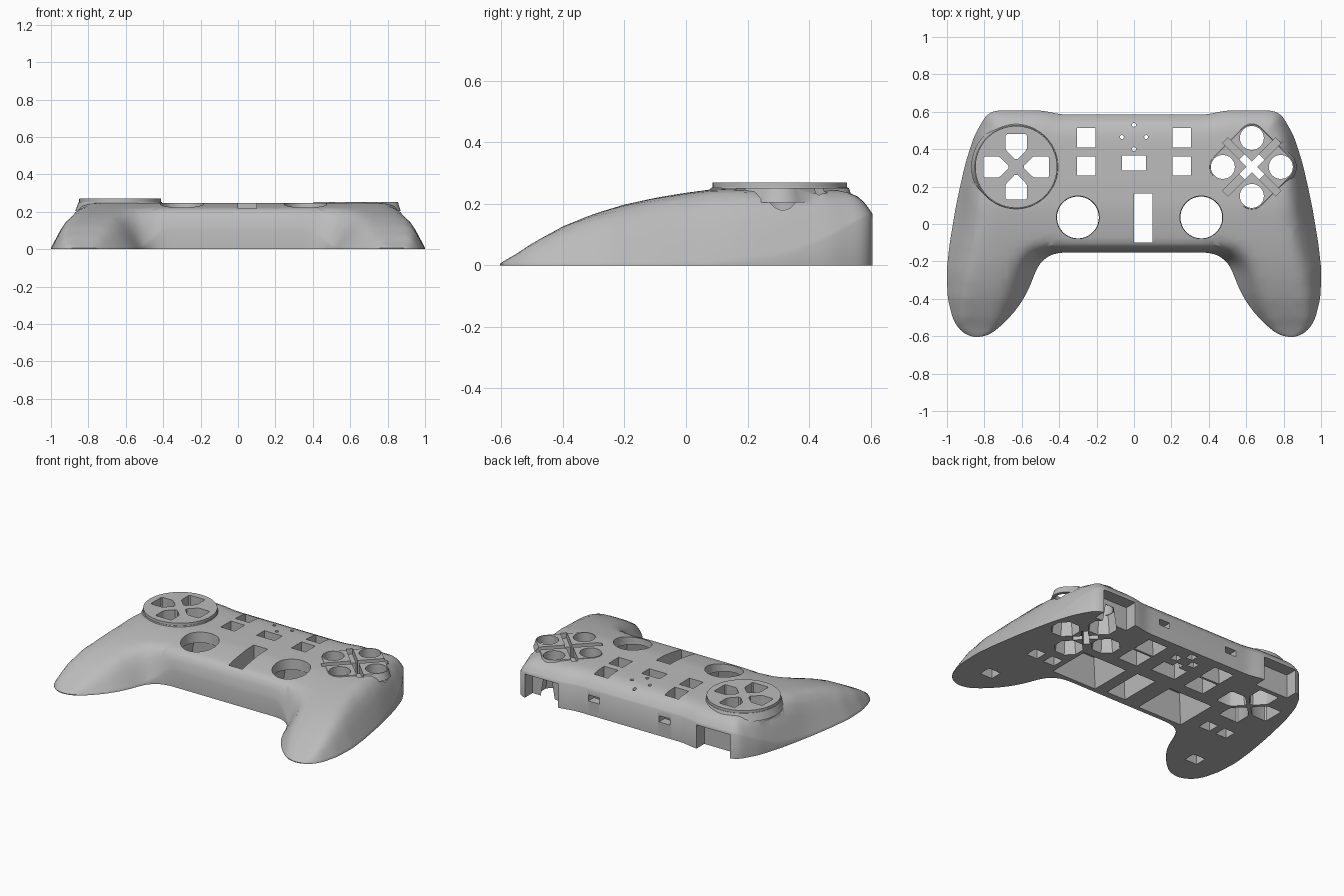
import bpy, bmesh, math
from mathutils import Vector
from mathutils.geometry import delaunay_2d_cdt

cube = bpy.data.objects.get("Cube")
if cube:
    bpy.data.objects.remove(cube)

grey = bpy.data.materials.new("plain_grey")
grey.use_nodes = True
grey.diffuse_color = (0.5, 0.5, 0.5, 1)
grey.node_tree.nodes["Principled BSDF"].inputs["Base Color"].default_value = (0.5, 0.5, 0.5, 1)


def add_object(name, bm):
    bmesh.ops.recalc_face_normals(bm, faces=bm.faces)
    mesh = bpy.data.meshes.new(name)
    bm.to_mesh(mesh)
    bm.free()
    mesh.materials.append(grey)
    obj = bpy.data.objects.new(name, mesh)
    bpy.context.collection.objects.link(obj)
    return obj


# Half outline: x, y, height of the upright wall, slope above the wall
half = [(0, .585, .17, 2), (.39, .585, .17, 2), (.49, .607, .17, 2), (.75, .607, .17, 2),
        (.79, .585, .16, 2), (.855, .47, .09, 2.6), (.9, .33, .03, 3), (.93, .2, .015, 2.8),
        (.955, .08, .005, 2.2), (.985, -.1, .005, 1.9), (1.002, -.25, .005, 1.9),
        (.996, -.4, .005, 1.9), (.965, -.52, .005, 1.7), (.92, -.58, .005, 1.5),
        (.85, -.61, .005, 1.4), (.77, -.592, .005, 1.4), (.7, -.535, .005, 1.5),
        (.635, -.465, .005, 1.5), (.59, -.4, .005, 1.6), (.555, -.33, .005, 1.6),
        (.525, -.25, .005, 1.8), (.5, -.205, .01, 2.2), (.45, -.165, .05, 3.5),
        (.39, -.152, .1, 5), (0, -.152, .1, 5)]
loop = half + [(-x, y, w, s) for x, y, w, s in half[-2:0:-1]]


def resample(points, step):
    out = []
    for i, a in enumerate(points):
        a, b = Vector(a), Vector(points[(i + 1) % len(points)])
        n = max(1, round((b.xy - a.xy).length / step))
        out += [a.lerp(b, k / n) for k in range(n)]
    return out


outline = resample(loop, .02)
for _ in range(3):
    outline = [outline[i - 1] * .25 + p * .5 + outline[(i + 1) % len(outline)] * .25
               for i, p in enumerate(outline)]
count = len(outline)

# Crest height along y
crest = [(-.61, .004), (-.55, .038), (-.5, .072), (-.4, .127), (-.3, .168), (-.2, .198),
         (-.1, .22), (0, .236), (.09, .248), (.7, .248)]


def crest_height(y):
    for (y0, z0), (y1, z1) in zip(crest, crest[1:]):
        if y <= y1:
            return z0 + (z1 - z0) * max(0, y - y0) / (y1 - y0)
    return crest[-1][1]


def edge_distance(x, y):
    best = 9
    for i in range(count):
        a, b = outline[i - 1], outline[i]
        ux, uy, px, py = b[0] - a[0], b[1] - a[1], x - a[0], y - a[1]
        t = min(1, max(0, (px * ux + py * uy) / (ux * ux + uy * uy)))
        best = min(best, (px - t * ux) ** 2 + (py - t * uy) ** 2)
    return math.sqrt(best)


def height(x, y):
    total = wall = slope = 0
    for p in outline:
        k = 1 / ((p[0] - x) ** 2 + (p[1] - y) ** 2 + 1e-7) ** 2
        total += k
        wall += k * p[2]
        slope += k * p[3]
    rise = (wall + slope * edge_distance(x, y)) / total
    return (rise ** -5 + crest_height(y) ** -5) ** -.2


# Shell: rings inside the outline plus an even grid, lifted to the curved top
points = [p.xy for p in outline]
for d in (.006, .015, .03, .05, .08, .115):
    for i in range(count):
        t = (outline[(i + 1) % count].xy - outline[i - 1].xy).normalized()
        q = outline[i].xy + Vector((t.y, -t.x)) * d
        if edge_distance(*q) > d * .93:
            points.append(q)
for i in range(-24, 25):
    for j in range(-15, 16):
        if edge_distance(i * .04, j * .04) > .13:
            points.append(Vector((i * .04, j * .04)))
verts, _, faces, *_ = delaunay_2d_cdt(points, [], [list(range(count))], 1, 1e-5)
bm = bmesh.new()
bv = [bm.verts.new((v.x, v.y, 0)) for v in verts]
for f in faces:
    bm.faces.new([bv[i] for i in f])
bmesh.ops.delete(bm, geom=[v for v in bm.verts if not v.link_faces], context='VERTS')
for v in bm.verts:
    v.co.z = height(v.co.x, v.co.y)
rim = [e for e in bm.edges if e.is_boundary]
for v in bmesh.ops.extrude_edge_only(bm, edges=rim)["geom"]:
    if isinstance(v, bmesh.types.BMVert):
        v.co.z = 0
bmesh.ops.holes_fill(bm, edges=[e for e in bm.edges if e.is_boundary], sides=0)
shell = add_object("controller_shell", bm)


def combine(part, operation):
    bpy.context.view_layer.objects.active = shell
    mod = shell.modifiers.new("join_or_cut", 'BOOLEAN')
    mod.operation, mod.object, mod.solver = operation, part, 'MANIFOLD'
    bpy.ops.object.modifier_apply(modifier=mod.name)
    bpy.data.objects.remove(part)


def loft(name, lower, z0, upper, z1, operation='DIFFERENCE'):
    bm = bmesh.new()
    a = [bm.verts.new((x, y, z0)) for x, y in lower]
    b = [bm.verts.new((x, y, z1)) for x, y in upper]
    bm.faces.new(a)
    bm.faces.new(b)
    for i in range(len(a)):
        bm.faces.new((a[i - 1], a[i], b[i], b[i - 1]))
    combine(add_object(name, bm), operation)


def ring(cx, cy, r, n=40):
    return [(cx + r * math.cos(math.tau * (i + .5) / n), cy + r * math.sin(math.tau * (i + .5) / n))
            for i in range(n)]


def rect(cx, cy, w, h, turn=0):
    c, s = math.cos(turn), math.sin(turn)
    return [(cx + x * w / 2 * c - y * h / 2 * s, cy + x * w / 2 * s + y * h / 2 * c)
            for x, y in ((-1, -1), (1, -1), (1, 1), (-1, 1))]


def hole(name, shape):
    loft(name, shape, -.02, shape, .4)


def box_cut(name, x, y, w, h, z0, z1):
    loft(name, rect(x, y, w, h), z0, rect(x, y, w, h), z1)


PX, PY = .63, .305


def rounded_diamond(r):
    pts = []
    for k in range(4):
        for i in range(9):
            a = k * math.pi / 2 + (i - 4) / 4 * math.pi / 4
            pts.append((PX + .155 * math.cos(k * math.pi / 2) + r * math.cos(a),
                        PY + .155 * math.sin(k * math.pi / 2) + r * math.sin(a)))
    return pts


# Raised button pad, and the direction pad disc on a flared foot
loft("button_pad", rounded_diamond(.085), .205, rounded_diamond(.07), .251, 'UNION')
loft("direction_foot", ring(-PX, PY, .24, 64), .205, ring(-PX, PY, .222, 64), .253, 'UNION')
loft("direction_disc", ring(-PX, PY, .22, 64), .18, ring(-PX, PY, .219, 64), .27, 'UNION')

# Direction pad openings, flared underneath
arrow = [(-.057, .168), (-.05, .175), (.05, .175), (.057, .168), (.057, .098), (.05, .085),
         (.008, .042), (-.008, .042), (-.05, .085), (-.057, .098)]
for k in range(4):
    c, s = math.cos(k * math.pi / 2), math.sin(k * math.pi / 2)

    def place(scale):
        pts = [(x * scale, .113 + (y - .113) * scale) for x, y in arrow]
        return [(-PX + x * c - y * s, PY + x * s + y * c) for x, y in pts]
    loft("direction_pit", place(1.25), -.01, place(1.1), .16)
    hole("direction_opening", place(1))
    # Round button openings with eight-sided pits below
    bx, by = PX - .155 * s, PY + .155 * c
    loft("button_pit", ring(bx, by, .09, 8), -.01, ring(bx, by, .072, 8), .12)
    hole("button_opening", ring(bx, by, .064))

# Crossed grooves, open in the middle
for turn in (math.pi / 4, -math.pi / 4):
    groove = rect(PX, PY, .4, .04, turn)
    loft("cross_groove", groove, .21, groove, .4)
    hole("cross_opening", rect(PX, PY, .15, .04, turn))

# Stick wells and gently flared round openings
for x in (-.3, .36):
    loft("stick_well", rect(x, .02, .33, .29), -.01, rect(x, .035, .24, .235), .18)
    loft("stick_opening", ring(x, .035, .103, 48), -.02, ring(x, .035, .115, 48), .25)

# Menu button openings, rear ports, shoulder notches and underside pockets
for side in (-1, 1):
    for y in (.46, .31):
        loft("menu_pit", rect(side * .255, y, .145, .135), -.01, rect(side * .255, y, .13, .13), .17)
        hole("menu_opening", rect(side * .255, y, .1, .104))
    box_cut("rear_port", side * .255, .57, .08, .14, .09, .13)
    box_cut("shoulder_notch", side * .62, .61, .24, .17, -.01, .155)
    box_cut("grip_pocket", side * .79, -.38, .09, .08, -.01, .06)
    box_cut("side_pocket", side * .6, -.03, .08, .08, -.01, .1)
    box_cut("side_pocket", side * .73, -.03, .08, .08, -.01, .1)

# Centre openings: badge window, light dots and long slot
loft("window_pit", rect(0, .325, .18, .12), -.01, rect(0, .325, .16, .1), .18)
hole("window_opening", rect(0, .325, .13, .08))
for x, y in ((0, .53), (-.065, .465), (.065, .465), (0, .4)):
    loft("light_pit", rect(x, y, .05, .05), -.01, rect(x, y, .04, .04), .16)
    hole("light_dot", ring(x, y, .011, 12))
loft("slot_pit", rect(.05, .033, .14, .28), -.01, rect(.05, .033, .12, .27), .12)
hole("long_slot", rect(.05, .033, .1, .262))

# Smooth shading with sharp edges kept
bpy.ops.object.select_all(action='DESELECT')
shell.select_set(True)
bpy.context.view_layer.objects.active = shell
bpy.ops.object.shade_smooth_by_angle(angle=math.radians(35))
